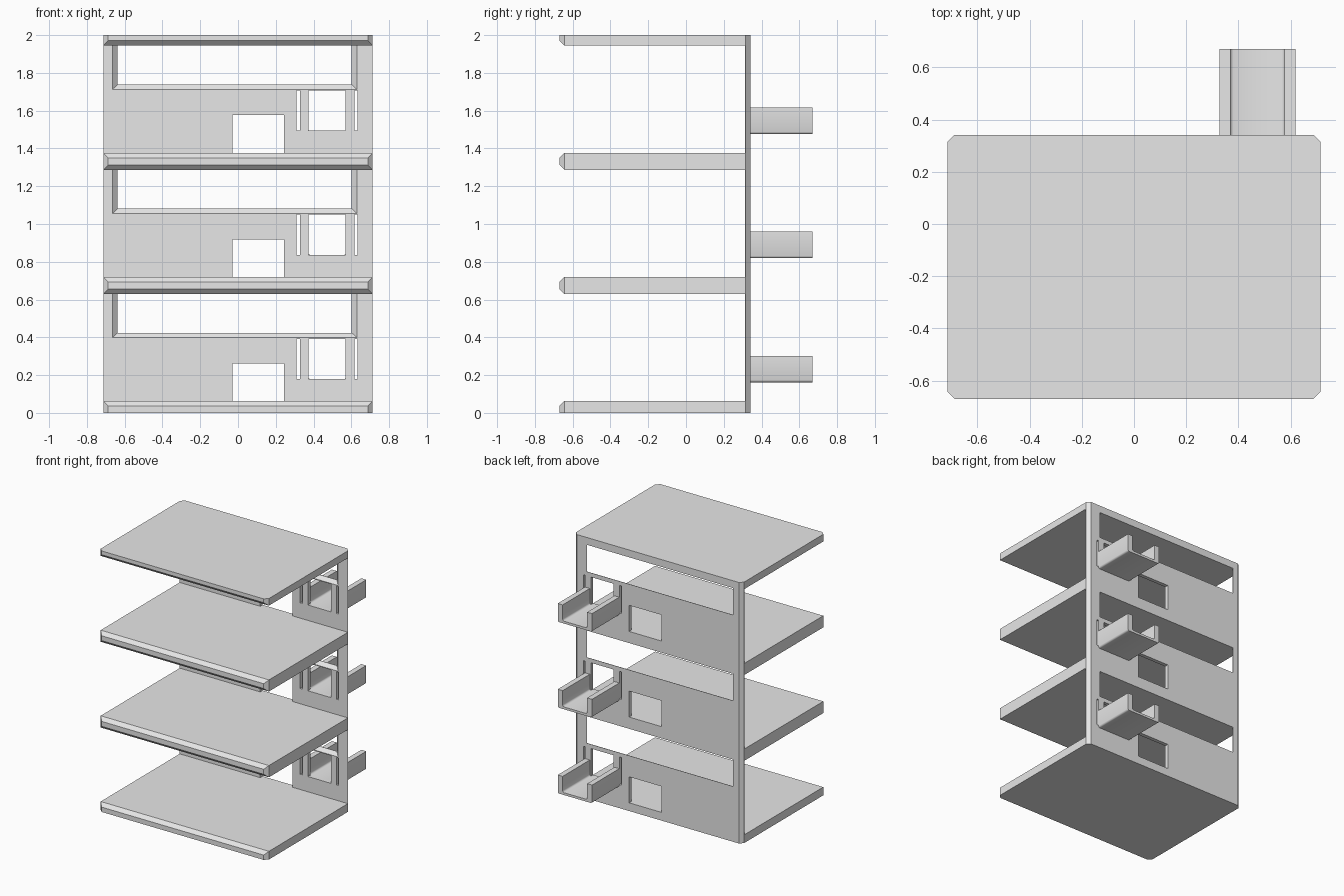
import bpy
import bmesh

cube = bpy.data.objects.get("Cube")
if cube:
    bpy.data.objects.remove(cube, do_unlink=True)

# Single concrete colour
grey = bpy.data.materials.new("concrete grey")
grey.use_nodes = True
grey.diffuse_color = (0.8, 0.8, 0.8, 1)
grey.node_tree.nodes["Principled BSDF"].inputs["Base Color"].default_value = (0.8, 0.8, 0.8, 1)

HALF, CH = 0.713, 0.026              # half width, edge chamfer
FRONT, WALL_IN, BACK, TIP = -0.67, 0.312, 0.341, 0.67
STOREY = 0.657


def rect(bm, y, x0, x1, z0, z1):
    return [bm.verts.new((x, y, z)) for x, z in ((x0, z0), (x1, z0), (x1, z1), (x0, z1))]


def loft(bm, sections):
    """Closed solid through rectangles (y, x0, x1, z0, z1) along y."""
    rings = [rect(bm, *s) for s in sections]
    bm.faces.new(rings[0])
    bm.faces.new(rings[-1])
    for a, b in zip(rings, rings[1:]):
        for i in range(4):
            j = (i + 1) % 4
            bm.faces.new((a[i], a[j], b[j], b[i]))


def finish(bm, name):
    bmesh.ops.recalc_face_normals(bm, faces=bm.faces)
    mesh = bpy.data.meshes.new(name)
    bm.to_mesh(mesh)
    bm.free()
    mesh.materials.append(grey)
    obj = bpy.data.objects.new(name, mesh)
    bpy.context.collection.objects.link(obj)
    return obj


# Floor slabs with a chamfered front nose; outer faces of base and roof stay flat
def slab(name, z0, z1, cut_low, cut_high):
    bm = bmesh.new()
    loft(bm, [(FRONT, -HALF + CH, HALF - CH, z0 + cut_low, z1 - cut_high),
              (FRONT + CH, -HALF, HALF, z0, z1),
              (WALL_IN, -HALF, HALF, z0, z1)])
    finish(bm, name)


slab("ground_slab", 0, 0.063, 0, CH)
slab("first_floor_slab", 0.63, 0.72, CH, CH)
slab("second_floor_slab", 1.287, 1.376, CH, CH)
slab("roof_slab", 1.945, 2, CH, 0)

# Rear wall with chamfered outer corners
bm = bmesh.new()
loft(bm, [(WALL_IN, -HALF, HALF, 0, 2),
          (BACK - CH, -HALF, HALF, 0, 2),
          (BACK, -HALF + CH, HALF - CH, 0, 2)])
wall = finish(bm, "rear_wall")

# Wall openings on each storey
bm = bmesh.new()
for i, floor_top in enumerate((0.063, 0.72, 1.376)):
    lift = i * STOREY
    y0, y1 = WALL_IN - 0.03, BACK + 0.03
    # strip window, tapering outwards at the sill and jambs
    top = lift + 0.63
    loft(bm, [(y0, -0.665, 0.63, lift + 0.398, top),
              (WALL_IN, -0.665, 0.63, lift + 0.398, top),
              (BACK - 0.003, -0.637, 0.602, lift + 0.424, top),
              (y1, -0.637, 0.602, lift + 0.424, top)])
    # low window
    loft(bm, [(y, -0.03, 0.243, floor_top, lift + 0.262) for y in (y0, y1)])
    # balcony doorway and the slits beside its posts
    for x0, x1 in ((0.309, 0.327), (0.374, 0.568), (0.616, 0.632)):
        loft(bm, [(y, x0, x1, lift + 0.18, lift + 0.392) for y in (y0, y1)])
cutter = finish(bm, "opening_cutter")
cutter.hide_render = True

mod = wall.modifiers.new("openings", 'BOOLEAN')
mod.object = cutter
mod.solver = 'EXACT'
bpy.context.view_layer.objects.active = wall
bpy.ops.object.modifier_apply(modifier=mod.name)
bpy.data.objects.remove(cutter, do_unlink=True)


# Trough balconies: U section with rounded lower edges
def balcony(name, lift):
    low, high, deck = lift + 0.162, lift + 0.302, lift + 0.18
    centre, outer, inner, r = 0.4725, 0.1455, 0.104, 0.012
    half = [(inner - r, deck), (inner - r * 0.3, deck + r * 0.3), (inner, deck + r),
            (inner, high), (outer, high), (outer, low + r),
            (outer - r * 0.3, low + r * 0.3), (outer - r, low)]
    outline = half + [(-x, z) for x, z in reversed(half)]
    bm = bmesh.new()
    face = bm.faces.new([bm.verts.new((centre + x, BACK - 0.003, z)) for x, z in outline])
    out = bmesh.ops.extrude_face_region(bm, geom=[face], use_keep_orig=True)
    verts = [v for v in out["geom"] if isinstance(v, bmesh.types.BMVert)]
    bmesh.ops.translate(bm, verts=verts, vec=(0, TIP - BACK + 0.003, 0))
    obj = finish(bm, name)
    bpy.ops.object.select_all(action='DESELECT')
    obj.select_set(True)
    bpy.context.view_layer.objects.active = obj
    bpy.ops.object.shade_smooth_by_angle(angle=0.85)


for i, level in enumerate(("lower", "middle", "upper")):
    balcony(level + "_balcony", i * STOREY)
